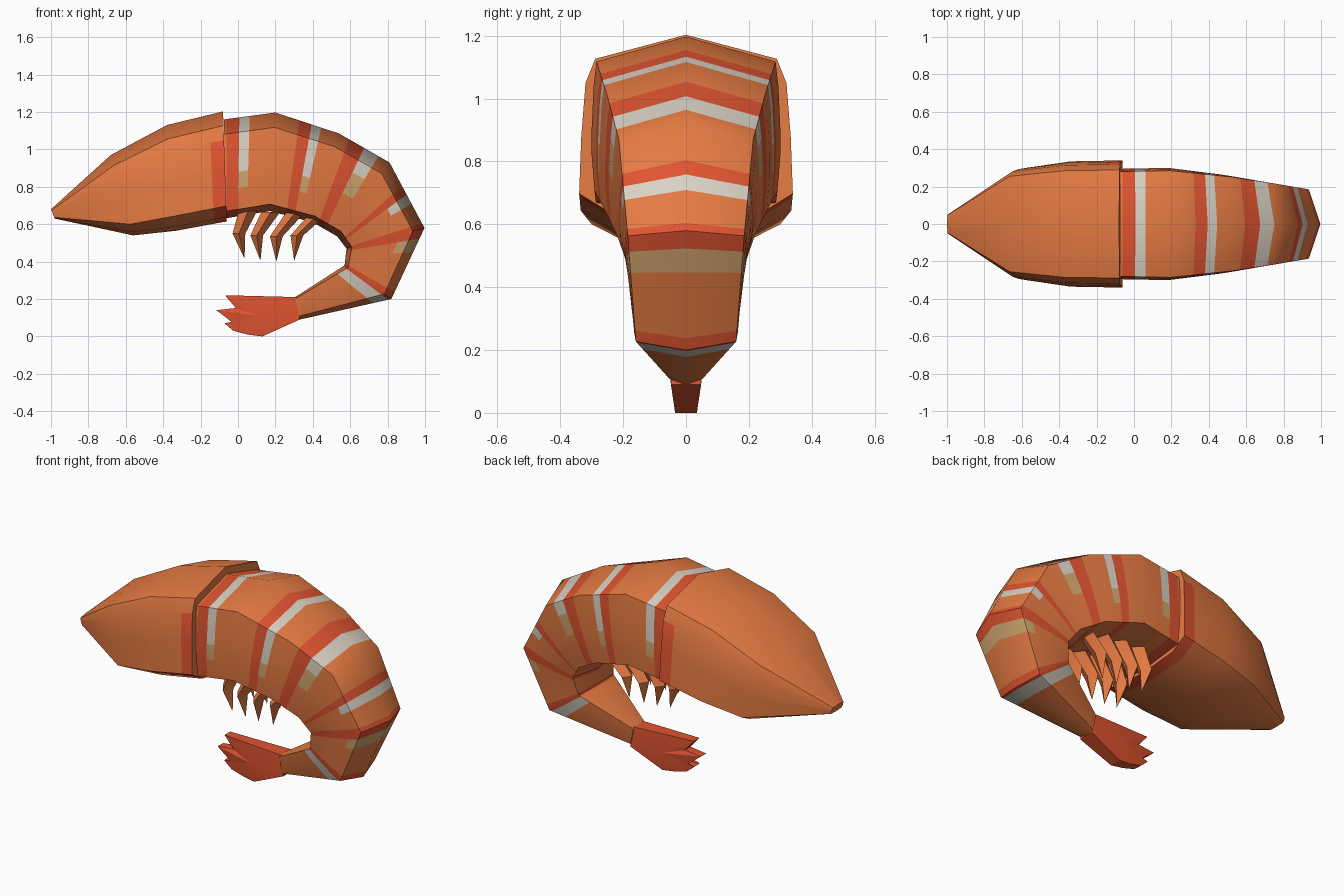
import bpy, bmesh, math
from mathutils import Vector

if "Cube" in bpy.data.objects:
    bpy.data.objects.remove(bpy.data.objects["Cube"])


def mat(name, rgb):
    m = bpy.data.materials.new(name)
    m.diffuse_color = (*rgb, 1)
    m.use_nodes = True
    m.node_tree.nodes["Principled BSDF"].inputs["Base Color"].default_value = m.diffuse_color
    return m


ORANGE, RED, WHITE, TAN = range(4)
MATS = [mat("cooked_orange", (0.78, 0.195, 0.055)), mat("deep_red", (0.74, 0.088, 0.03)),
        mat("pale_white", (0.70, 0.64, 0.55)), mat("tan", (0.64, 0.38, 0.16))]


def finish(bm, name, angle=40):
    bmesh.ops.recalc_face_normals(bm, faces=bm.faces)
    me = bpy.data.meshes.new(name)
    bm.to_mesh(me)
    bm.free()
    for m in MATS:
        me.materials.append(m)
    ob = bpy.data.objects.new(name, me)
    bpy.context.collection.objects.link(ob)
    bpy.ops.object.select_all(action='DESELECT')
    ob.select_set(True)
    bpy.context.view_layer.objects.active = ob
    bpy.ops.object.shade_smooth_by_angle(angle=math.radians(angle))
    return ob


def loft(name, stations, section, stripes):
    """stations: ridge x,z, belly x,z, half width; section: (width, depth) half profile.
    stripes: s0, s1, t0, t1, colour - later ones win."""
    last = len(stations) - 1
    cuts = sorted({float(i) for i in range(last + 1)} | {s for st in stripes for s in st[:2]})
    ring_pts = section + [(-w, t) for w, t in section[-2:0:-1]]
    bm = bmesh.new()
    rings = []
    for s in cuts:
        i = min(int(s), last - 1)
        a, b = Vector(stations[i]), Vector(stations[i + 1])
        v = a.lerp(b, s - i)
        rings.append([bm.verts.new((v[0] + (v[2] - v[0]) * t, w * v[4],
                                    v[1] + (v[3] - v[1]) * t)) for w, t in ring_pts])
    n = len(ring_pts)
    for k in range(len(cuts) - 1):
        sm = (cuts[k] + cuts[k + 1]) / 2
        for j in range(n):
            q = (j + 1) % n
            f = bm.faces.new((rings[k][j], rings[k][q], rings[k + 1][q], rings[k + 1][j]))
            tm = (ring_pts[j][1] + ring_pts[q][1]) / 2
            for s0, s1, t0, t1, c in stripes:
                if s0 < sm < s1 and t0 < tm < t1:
                    f.material_index = c
    bm.faces.new(rings[0])
    bm.faces.new(rings[-1])
    return finish(bm, name)


# head shell
loft("head_shell",
     [(-1.0, .68, -.98, .63, .055), (-.68, .97, -.56, .54, .30),
      (-.38, 1.13, -.33, .565, .335), (-.08, 1.203, -.06, .615, .34)],
     [(0, 0), (.85, .13), (.94, .26), (.98, .55), (1, .86), (.72, .96), (0, 1)],
     [(2.75, 3.0, .26, 1.01, RED)])

# striped, curled abdomen
bands = []
for r0, r1, w1, white_end, tan_end in [(.05, .3, .5, .55, .72), (1.38, 1.57, 1.72, .55, .72),
                                       (2.2, 2.5, 2.78, .3, .55), (3.36, 3.49, 3.63, .3, .3),
                                       (3.93, 4.15, 4.35, 0, .3), (4.9, 5.03, 5.2, .93, .93)]:
    bands += [(r0, r1, 0, 1.01, RED), (r1, w1, 0, tan_end, TAN), (r1, w1, 0, white_end, WHITE)]
loft("abdomen",
     [(-.075, 1.16, -.075, .63, .295), (.2, 1.197, .17, .67, .30), (.54, 1.085, .40, .61, .265),
      (.81, .93, .53, .535, .225), (.997, .58, .58, .47, .195), (.82, .20, .57, .38, .168),
      (.33, .09, .305, .21, .055)],
     [(0, 0), (.95, .15), (.98, .3), (1, .55), (1, .72), (.97, .93), (0, 1)],
     bands)

# tail fan: notched outline, thinner towards the tips
outline = [(.32, .21), (.33, .09), (.13, 0), (.05, .01), (-.025, .03), (-.072, .07), (-.02, .067),
           (-.115, .14), (-.012, .152), (-.07, .22)]
bm = bmesh.new()
sides = []
for sgn in (-1, 1):
    sides.append([bm.verts.new((x, sgn * (.026 + .022 * max(0, x / .33)), z)) for x, z in outline])
    # raised middle of the fan
    hub = bm.verts.new((.12, sgn * .05, .11))
    for i in range(len(outline)):
        bm.faces.new((sides[-1][i], sides[-1][(i + 1) % len(outline)], hub))
for i in range(len(outline)):
    q = (i + 1) % len(outline)
    bm.faces.new((sides[0][i], sides[0][q], sides[1][q], sides[1][i]))
for f in bm.faces:
    f.material_index = RED
finish(bm, "tail_fan", 30)

# paired swimming legs: root leaning forward to a knee, then a spike
for k, (x, z) in enumerate([(.005, .55), (.1, .54), (.205, .535), (.315, .54)]):
    for sgn, side in ((-1, "left"), (1, "right")):
        bm = bmesh.new()
        y = sgn * .10
        tip = bm.verts.new((x + [.03, .02, 0, -.015][k], y, z - .135))
        rings = []
        for cx, cz, hx, hy in [(x, z, .034, .05), (x + .05 + .025 * k, z + .125, .05, .05)]:
            rings.append([bm.verts.new((cx + dx * hx, y + dy * hy, cz))
                          for dx, dy in [(-1, 0), (0, -1), (1, 0), (0, 1)]])
        for i in range(4):
            q = (i + 1) % 4
            bm.faces.new((tip, rings[0][i], rings[0][q]))
            bm.faces.new((rings[0][i], rings[0][q], rings[1][q], rings[1][i]))
        bm.faces.new(rings[1])
        finish(bm, f"swim_leg_{side}_{k + 1}", 25)
